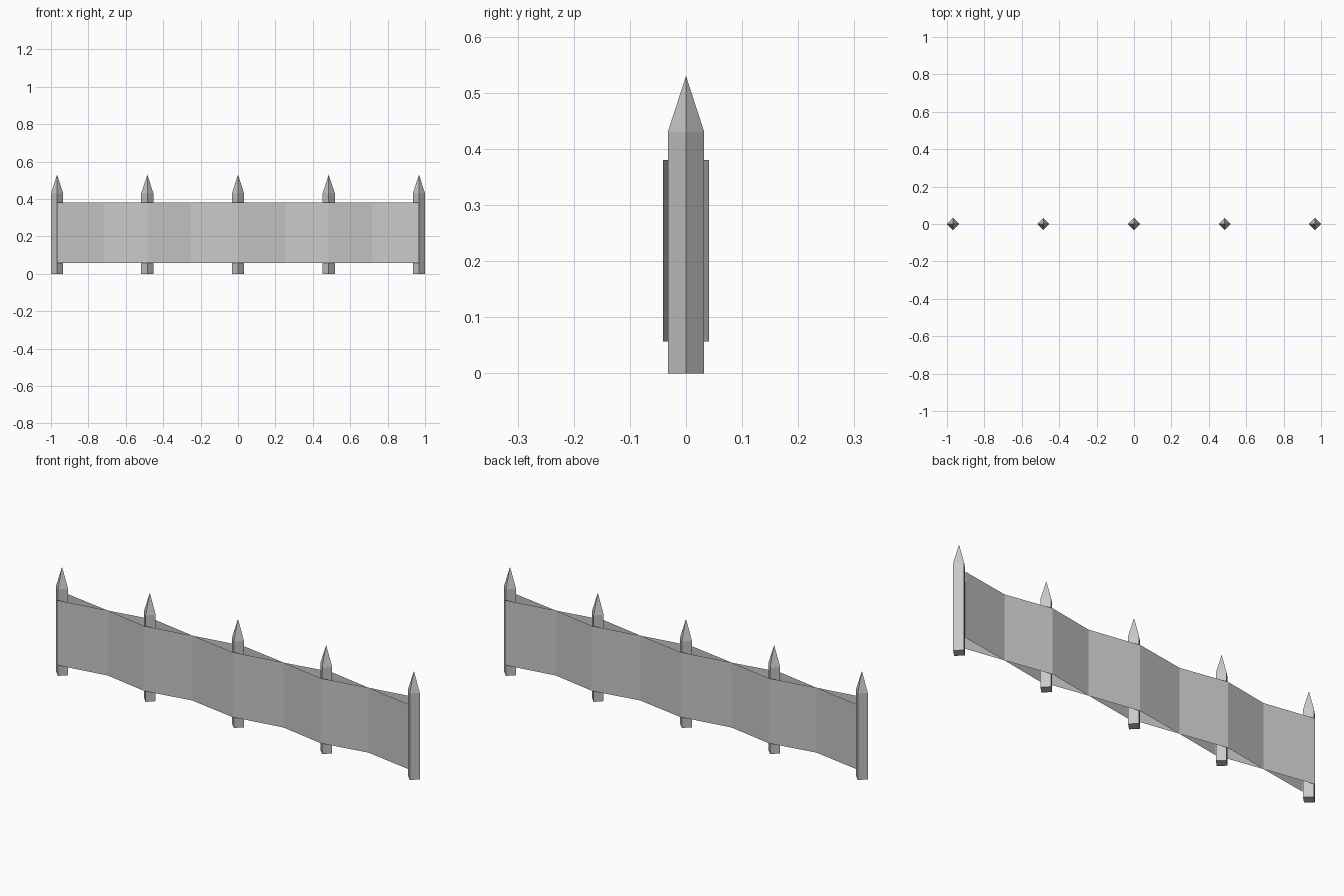
import bpy
import bmesh
from math import cos, sin, pi

cube = bpy.data.objects.get("Cube")
if cube:
    bpy.data.objects.remove(cube, do_unlink=True)

grey = bpy.data.materials.new("plain grey")
grey.use_nodes = True
COLOUR = (0.58, 0.58, 0.58, 1)
grey.diffuse_color = COLOUR
grey.node_tree.nodes["Principled BSDF"].inputs["Base Color"].default_value = COLOUR

POST_X = (-0.9675, -0.485, 0, 0.485, 0.9675)
JOIN_X = (-0.717, -0.251, 0.251, 0.717)
POST_RADIUS, SHOULDER, TIP = 0.0325, 0.43, 0.53
PANEL_LOW, PANEL_HIGH, PANEL_Y = 0.057, 0.38, 0.041


def make_object(name, bm):
    mesh = bpy.data.meshes.new(name)
    bm.to_mesh(mesh)
    bm.free()
    mesh.materials.append(grey)
    obj = bpy.data.objects.new(name, mesh)
    bpy.context.collection.objects.link(obj)
    return obj


def make_post(name, x):
    """Square post set cornerwise, with a pyramid point."""
    bm = bmesh.new()

    def ring(z):
        return [bm.verts.new((POST_RADIUS * cos(i * pi / 2),
                              POST_RADIUS * sin(i * pi / 2), z)) for i in range(4)]

    low, high = ring(0), ring(SHOULDER)
    tip = bm.verts.new((0, 0, TIP))
    bm.faces.new(low[::-1])
    for i in range(4):
        j = (i + 1) % 4
        bm.faces.new((low[i], low[j], high[j], high[i]))
        bm.faces.new((high[i], high[j], tip))
    make_object(name, bm).location.x = x


def make_panel(name, side):
    """Thin folded sheet, out at each post and in at each join."""
    path = sorted([(x, side * PANEL_Y) for x in POST_X] + [(x, 0) for x in JOIN_X])
    bm = bmesh.new()
    columns = [[bm.verts.new((x, y, z)) for z in (PANEL_LOW, PANEL_HIGH)]
               for x, y in path]
    for a, b in zip(columns, columns[1:]):
        corners = (a[0], b[0], b[1], a[1])
        bm.faces.new(corners if side < 0 else corners[::-1])
    make_object(name, bm)


# Five pointed posts
for number, x in enumerate(POST_X, 1):
    make_post(f"fence_post_{number}", x)

# Folded sheets on both sides of the posts
make_panel("front_panel", -1)
make_panel("back_panel", 1)
